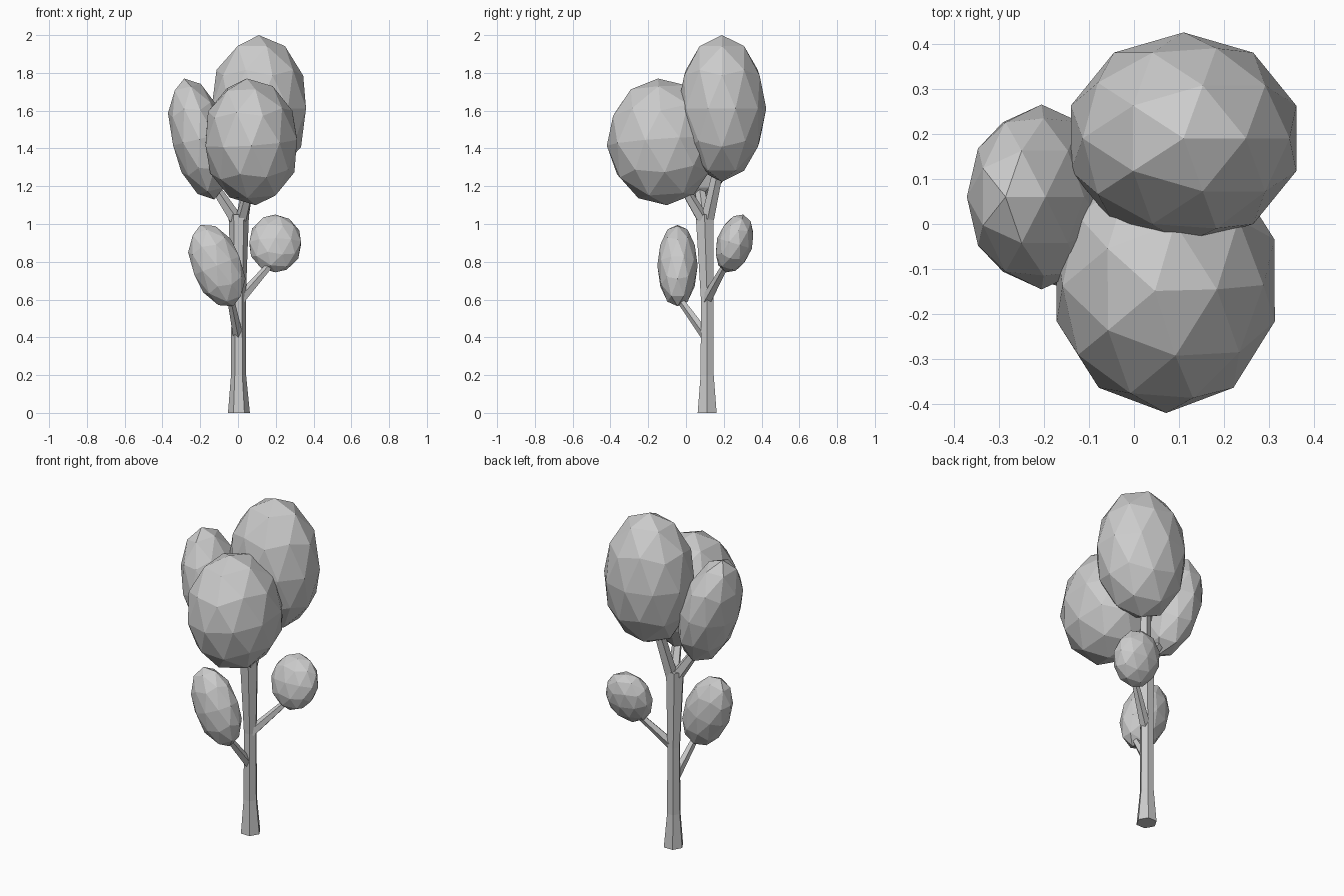
import bpy, bmesh, math
from mathutils import Vector, Matrix

if "Cube" in bpy.data.objects:
    bpy.data.objects.remove(bpy.data.objects["Cube"])


def finish(name, bm):
    bmesh.ops.recalc_face_normals(bm, faces=bm.faces)
    mesh = bpy.data.meshes.new(name)
    bm.to_mesh(mesh)
    bm.free()
    obj = bpy.data.objects.new(name, mesh)
    bpy.context.collection.objects.link(obj)
    return obj


def loft(name, rings, sides, axis=None):
    """Faceted tube through (point, radius) rings, all square to one axis."""
    bm = bmesh.new()
    rot = Vector(axis).to_track_quat('Z', 'Y') if axis else Matrix.Identity(3).to_quaternion()
    loops = []
    for p, r in rings:
        loops.append([bm.verts.new(Vector(p) + rot @ Vector(
            (r * math.cos(2 * math.pi * i / sides), r * math.sin(2 * math.pi * i / sides), 0)))
            for i in range(sides)])
    for a, b in zip(loops, loops[1:]):
        for i in range(sides):
            j = (i + 1) % sides
            bm.faces.new((a[i], a[j], b[j], b[i]))
    bm.faces.new(loops[0][::-1])
    bm.faces.new(loops[-1])
    return finish(name, bm)


def branch(name, a, b, r1, r2):
    loft(name, [(a, r1), (b, r2)], 5, Vector(b) - Vector(a))


def leaves(name, centre, radii, rx=0, ry=0):
    bm = bmesh.new()
    bmesh.ops.create_icosphere(bm, subdivisions=2, radius=1)
    obj = finish(name, bm)
    obj.location = centre
    obj.scale = radii
    obj.rotation_euler = (math.radians(rx), math.radians(ry), 0)


# Hexagonal trunk, flared at the foot and at the fork
loft("trunk", [((0.005, 0.112, 0), 0.058), ((0.003, 0.112, 0.2), 0.040),
               ((0.003, 0.112, 0.6), 0.038), ((0.004, 0.098, 1.05), 0.054)], 6)

# Upper fork
branch("upper_branch_back", (0.02, 0.115, 1.03), (0.07, 0.18, 1.33), 0.036, 0.028)
branch("upper_branch_left", (-0.015, 0.095, 1.03), (-0.14, 0.07, 1.22), 0.036, 0.024)
branch("upper_branch_front", (0.02, 0.085, 1.03), (0.07, -0.03, 1.22), 0.034, 0.024)

# Lower side branches
branch("lower_branch_left", (0.0, 0.105, 0.41), (-0.04, -0.04, 0.61), 0.028, 0.019)
branch("lower_branch_right", (0.01, 0.11, 0.60), (0.185, 0.22, 0.80), 0.030, 0.018)

# Foliage
leaves("foliage_back", (0.11, 0.19, 1.612), (0.263, 0.235, 0.388))
leaves("foliage_front", (0.07, -0.125, 1.435), (0.255, 0.295, 0.337), 4, -4)
leaves("foliage_left", (-0.205, 0.06, 1.45), (0.15, 0.205, 0.33), 0, -14)
leaves("foliage_lower_left", (-0.112, -0.045, 0.78), (0.135, 0.107, 0.232), 0, -22)
leaves("foliage_lower_right", (0.197, 0.257, 0.897), (0.143, 0.096, 0.16), -17, 0)
